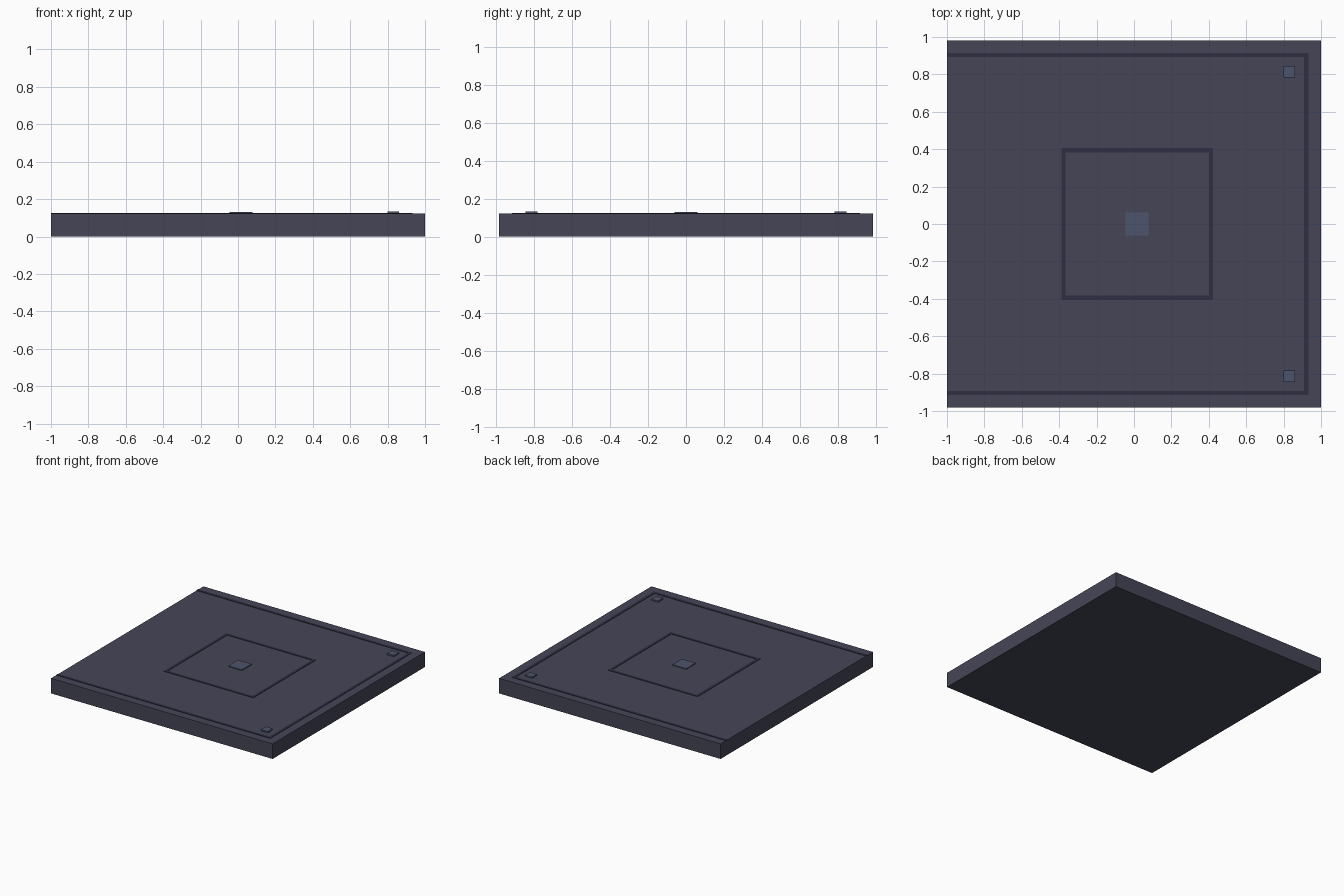
import bpy

if "Cube" in bpy.data.objects:
    bpy.data.objects.remove(bpy.data.objects["Cube"])

CX = 0.017          # centre of the floor pattern
HALF = 0.982        # half depth of the slab
TOP = 0.123         # height of the slab's upper face
W = 0.022           # width of an inlay line


def material(name, rgb):
    m = bpy.data.materials.new(name)
    m.diffuse_color = (*rgb, 1)
    m.use_nodes = True
    m.node_tree.nodes["Principled BSDF"].inputs["Base Color"].default_value = m.diffuse_color
    return m


slab_mat = material("slab_grey", (0.06, 0.06, 0.095))
line_mat = material("line_dark", (0.028, 0.028, 0.055))
pad_mat = material("pad_blue", (0.075, 0.09, 0.15))


def box(name, x, y, z, mat):
    """Box between (min, max) pairs."""
    bpy.ops.mesh.primitive_cube_add(
        size=1, location=[sum(r) / 2 for r in (x, y, z)])
    o = bpy.context.object
    o.name = name
    o.scale = [r[1] - r[0] for r in (x, y, z)]
    bpy.ops.object.transform_apply(location=False, rotation=False, scale=True)
    o.data.materials.append(mat)
    return o


def around(c, size):
    return (c - size / 2, c + size / 2)


# Floor slab
box("floor_slab", (-1, 1), (-HALF, HALF), (0, TOP), slab_mat)

# Border lines, open on the left edge, and the inner square
line_z = (TOP - 0.006, TOP + 0.003)
r = 0.904
for s, side in ((-1, "front"), (1, "back")):
    box(f"border_line_{side}", (-1, CX + r + W / 2), around(s * r, W), line_z, line_mat)
box("border_line_right", around(CX + r, W), (-r + W / 2, r - W / 2), line_z, line_mat)

q = 0.394
for s, side, end in ((-1, "front", "left"), (1, "back", "right")):
    box(f"inner_line_{side}", around(CX, 2 * q + W), around(s * q, W), line_z, line_mat)
    box(f"inner_line_{end}", around(CX + s * q, W), (-q + W / 2, q - W / 2), line_z, line_mat)

# Centre plate and corner studs
box("centre_plate", around(CX, 0.123), around(0, 0.123), (TOP - 0.006, 0.130), pad_mat)
for s, side in ((-1, "front"), (1, "back")):
    box(f"corner_stud_{side}", around(CX + 0.813, 0.062), around(s * 0.813, 0.062),
        (TOP - 0.006, 0.134), pad_mat)
